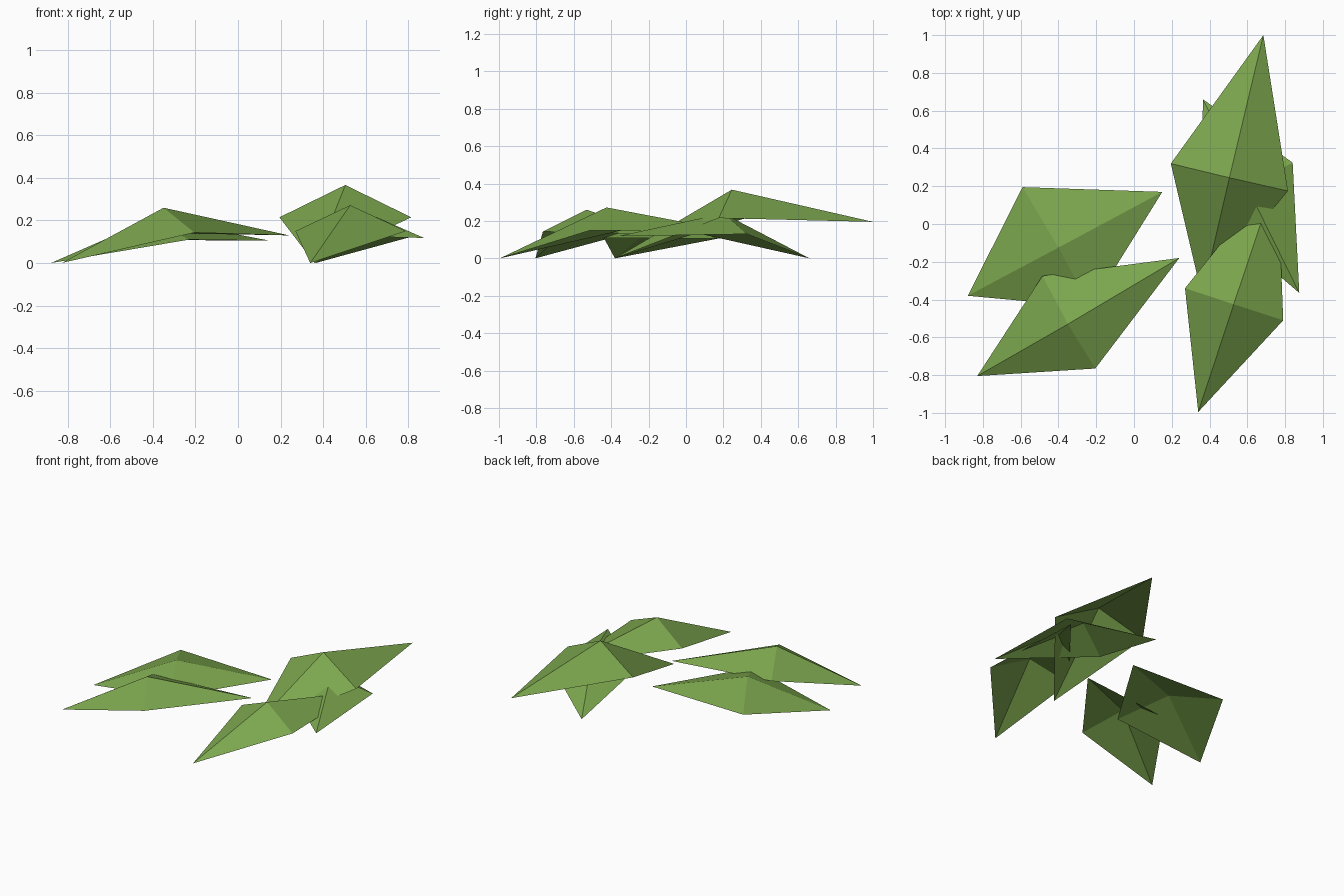
import bpy

# Single flat leaf colour
green = bpy.data.materials.new("leaf_green")
green.diffuse_color = (0.20, 0.38, 0.075, 1.0)


def leaf(name, base, tip, left, right, peak):
    """Folded leaf: four flat facets meeting at a raised peak on the midrib."""
    mesh = bpy.data.meshes.new(name)
    faces = [(0, 3, 4), (3, 1, 4), (1, 2, 4), (2, 0, 4)]
    mesh.from_pydata([base, tip, left, right, peak], [], faces)
    mesh.materials.append(green)
    mesh.update()
    obj = bpy.data.objects.new(name, mesh)
    bpy.context.collection.objects.link(obj)
    return obj


# Left cluster: two overlapping leaves
leaf("left_back_leaf", (-0.88, -0.38, 0.0), (0.15, 0.17, 0.105),
     (-0.59, 0.195, 0.11), (-0.23, -0.44, 0.11), (-0.40, -0.125, 0.21))
leaf("left_front_leaf", (-0.83, -0.805, 0.0), (0.24, -0.18, 0.13),
     (-0.485, -0.275, 0.143), (-0.205, -0.765, 0.143), (-0.35, -0.53, 0.26))

# Right cluster: three crossing leaves
leaf("right_back_leaf", (0.36, -0.38, 0.0), (0.685, 1.0, 0.195),
     (0.195, 0.32, 0.215), (0.815, 0.175, 0.215), (0.505, 0.245, 0.367))
leaf("right_front_leaf", (0.34, -0.995, 0.0), (0.76, 0.27, 0.14),
     (0.27, -0.34, 0.15), (0.79, -0.51, 0.15), (0.528, -0.425, 0.272))
leaf("right_low_leaf", (0.365, 0.66, 0.0), (0.875, -0.365, 0.118),
     (0.84, 0.325, 0.13), (0.355, 0.08, 0.13), (0.597, 0.20, 0.24))
